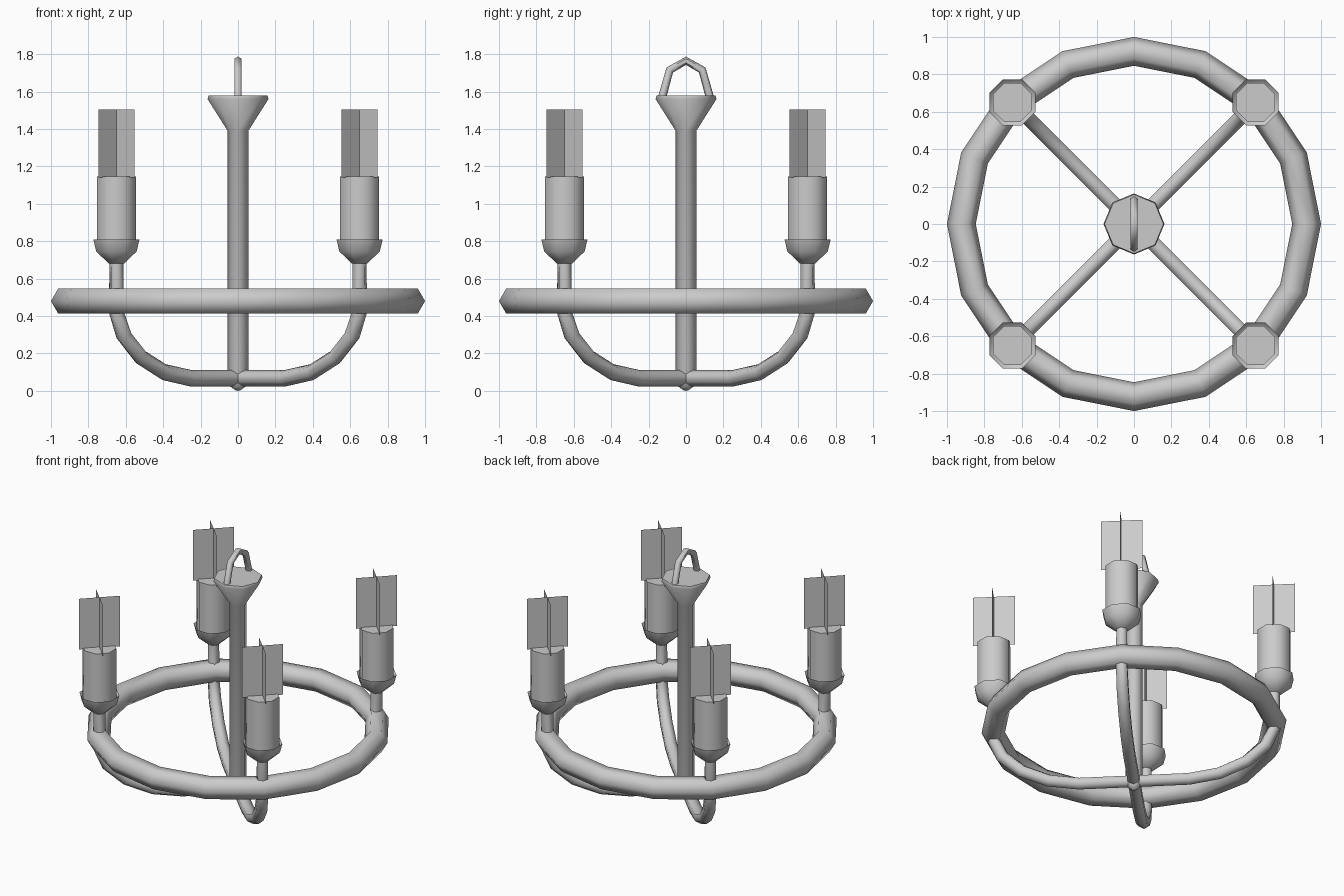
import bpy, bmesh
from math import cos, sin, pi, radians
from mathutils import Vector

if "Cube" in bpy.data.objects:
    bpy.data.objects.remove(bpy.data.objects["Cube"])


def finish(name, bm, smooth=True):
    bmesh.ops.remove_doubles(bm, verts=bm.verts, dist=0.0005)
    if smooth:
        bmesh.ops.recalc_face_normals(bm, faces=bm.faces)
    me = bpy.data.meshes.new(name)
    bm.to_mesh(me)
    bm.free()
    ob = bpy.data.objects.new(name, me)
    bpy.context.collection.objects.link(ob)
    if smooth:
        bpy.ops.object.select_all(action='DESELECT')
        ob.select_set(True)
        bpy.context.view_layer.objects.active = ob
        bpy.ops.object.shade_smooth_by_angle(angle=radians(62))
    return ob


def bridge(bm, rows):
    for a, b in zip(rows, rows[1:]):
        n = len(a)
        for i in range(n):
            j = (i + 1) % n
            bm.faces.new((a[i], a[j], b[j], b[i]))


def lathe(name, profile, sides, center=(0, 0), turn=0.0, closed=False):
    """Revolve (radius, z) points; a radius of 0 closes to a point."""
    bm = bmesh.new()
    rows = []
    for r, z in profile:
        rows.append([bm.verts.new((center[0] + r * cos(turn + 2 * pi * i / sides),
                                   center[1] + r * sin(turn + 2 * pi * i / sides), z))
                     for i in range(sides)])
    bridge(bm, rows + rows[:1] if closed else rows)
    return finish(name, bm)


def tube(name, path, radii, angle, sides=6):
    """Sweep a polygon along (distance, z) points in a vertical plane."""
    bm = bmesh.new()
    out, side = Vector((cos(angle), sin(angle), 0)), Vector((-sin(angle), cos(angle), 0))
    pts = [out * d + Vector((0, 0, z)) for d, z in path]
    rows = []
    for i, p in enumerate(pts):
        a = (p - pts[i - 1]).normalized() if i else None
        b = (pts[i + 1] - p).normalized() if i < len(pts) - 1 else None
        t = ((a or b) + (b or a)).normalized()
        n = t.cross(side)
        rows.append([bm.verts.new(p + radii[i] * (n * cos(2 * pi * k / sides)
                                                  + side * sin(2 * pi * k / sides)))
                     for k in range(sides)])
    bridge(bm, rows)
    bm.faces.new(rows[0])
    bm.faces.new(rows[-1])
    return finish(name, bm)


# Ring: 16 segments with a hexagonal section
section = [(0.923 + 0.077 * cos(k * pi / 3), 0.48 + 0.077 * sin(k * pi / 3)) for k in range(6)]
lathe("ring", section, 16, closed=True)

# Central stem with bottom knob and flared ceiling cap
lathe("stem", [(0, 0), (0.012, 0.002), (0.04, 0.022), (0.055, 0.06), (0.055, 1.39),
               (0.163, 1.56), (0.157, 1.58), (0, 1.58)], 8)

# Hanging loop on top
tube("hanging_loop", [(-0.13, 1.56), (-0.087, 1.715), (0, 1.765), (0.087, 1.715), (0.13, 1.56)],
     [0.022] * 5, pi / 2)

# Four diagonal arms, each with cup, candle and crossed flame cards
c = 0.65
d = 2 ** 0.5
arm = [(x * d, z) for x, z in [(0, 0.068), (0.255, 0.068), (0.395, 0.1), (0.52, 0.18),
                               (0.61, 0.295), (c, 0.42), (c, 0.70)]]
k8 = 1 / cos(pi / 8)
for q in range(4):
    ang = pi / 4 + q * pi / 2
    cx, cy = c * d * cos(ang), c * d * sin(ang)
    tube(f"arm_{q + 1}", arm, [0.044] * 5 + [0.041, 0.039], ang)
    lathe(f"cup_{q + 1}", [(0, 0.68), (0.04 * k8, 0.68), (0.108 * k8, 0.745), (0.123 * k8, 0.808),
                           (0.1 * k8, 0.775), (0, 0.775)], 8, (cx, cy), pi / 8)
    lathe(f"candle_{q + 1}", [(0, 0.765), (0.104 * k8, 0.765), (0.104 * k8, 1.147), (0, 1.147)],
          8, (cx, cy), pi / 8)
    bm = bmesh.new()
    for s in (1, -1):
        w = 0.097
        bm.faces.new([bm.verts.new((cx + u * w, cy + u * s * w, z))
                      for u, z in ((-1, 1.14), (1, 1.14), (1, 1.505), (-1, 1.505))])
    finish(f"flame_{q + 1}", bm, smooth=False)
